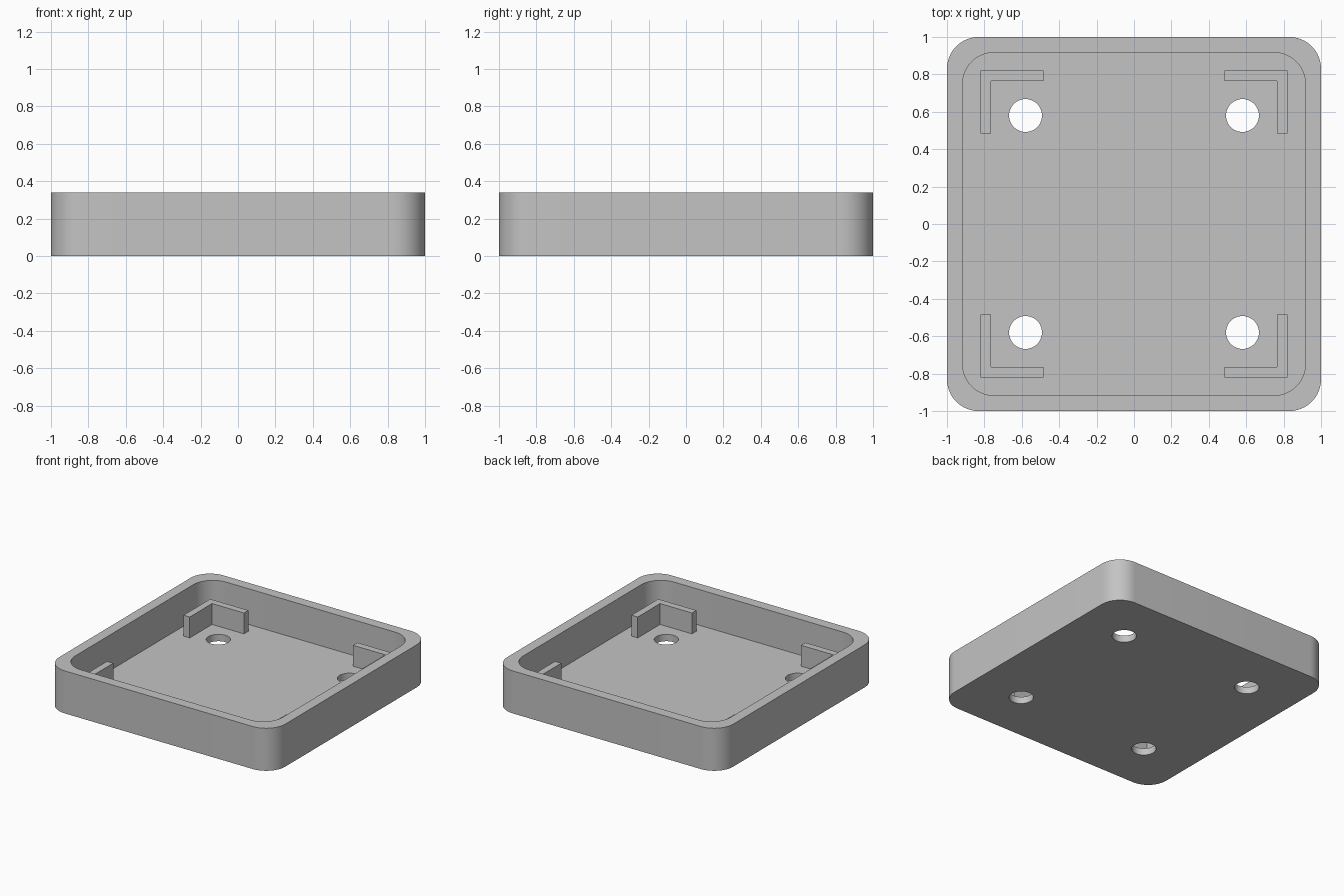
import bpy
import bmesh
from math import cos, sin, pi, radians

if "Cube" in bpy.data.objects:
    bpy.data.objects.remove(bpy.data.objects["Cube"], do_unlink=True)

HEIGHT, FLOOR, BRACKET_TOP = 0.34, 0.055, 0.222
HALF, WALL, CORNER = 1.0, 0.083, 0.17
HOLE_POS, HOLE_RADIUS = 0.58, 0.088

grey = bpy.data.materials.new("plain grey")
grey.use_nodes = True
grey.diffuse_color = (0.55, 0.55, 0.55, 1)
grey.node_tree.nodes["Principled BSDF"].inputs["Base Color"].default_value = grey.diffuse_color


def prism(name, outline, z0, z1):
    """Extrude a counter-clockwise outline from z0 to z1."""
    bm = bmesh.new()
    base = bm.faces.new([bm.verts.new((x, y, z0)) for x, y in outline])
    result = bmesh.ops.extrude_face_region(bm, geom=[base], use_keep_orig=True)
    for v in result["geom"]:
        if isinstance(v, bmesh.types.BMVert):
            v.co.z = z1
    bmesh.ops.recalc_face_normals(bm, faces=bm.faces)
    mesh = bpy.data.meshes.new(name)
    bm.to_mesh(mesh)
    bm.free()
    mesh.materials.append(grey)
    obj = bpy.data.objects.new(name, mesh)
    bpy.context.collection.objects.link(obj)
    return obj


def circle(cx, cy, r, n=48):
    return [(cx + r * cos(2 * pi * i / n), cy + r * sin(2 * pi * i / n)) for i in range(n)]


def rounded_square(half, r, steps=16):
    points = []
    for quarter, (sx, sy) in enumerate([(1, 1), (-1, 1), (-1, -1), (1, -1)]):
        for i in range(steps + 1):
            a = pi / 2 * (quarter + i / steps)
            points.append((sx * (half - r) + r * cos(a), sy * (half - r) + r * sin(a)))
    return points


def activate(obj):
    bpy.ops.object.select_all(action="DESELECT")
    obj.select_set(True)
    bpy.context.view_layer.objects.active = obj


def cut(target, cutter):
    cutter.hide_render = True
    mod = target.modifiers.new("cut", "BOOLEAN")
    mod.operation, mod.solver, mod.object = "DIFFERENCE", "EXACT", cutter
    activate(target)
    bpy.ops.object.modifier_apply(modifier=mod.name)
    bpy.data.objects.remove(cutter, do_unlink=True)


# Tray: rounded block with a pocket and four screw holes
tray = prism("tray", rounded_square(HALF, CORNER), 0, HEIGHT)
cut(tray, prism("pocket_cutter", rounded_square(HALF - WALL, CORNER), FLOOR, HEIGHT + 0.1))

corners = {"back_left": (1, 1), "back_right": (-1, 1),
           "front_right": (-1, -1), "front_left": (1, -1)}
for sx, sy in corners.values():
    cut(tray, prism("hole_cutter", circle(sx * HOLE_POS, sy * HOLE_POS, HOLE_RADIUS), -0.1, HEIGHT))
activate(tray)
bpy.ops.object.shade_smooth_by_angle(angle=radians(30))

# L-shaped corner brackets standing on the floor
OUT, IN, END = 0.82, 0.765, 0.483
ell = [(OUT, OUT), (END, OUT), (END, IN), (IN, IN), (IN, END), (OUT, END)]
for place, (sx, sy) in corners.items():
    prism(place + "_bracket", [(sx * x, sy * y) for x, y in ell], FLOOR, BRACKET_TOP)
